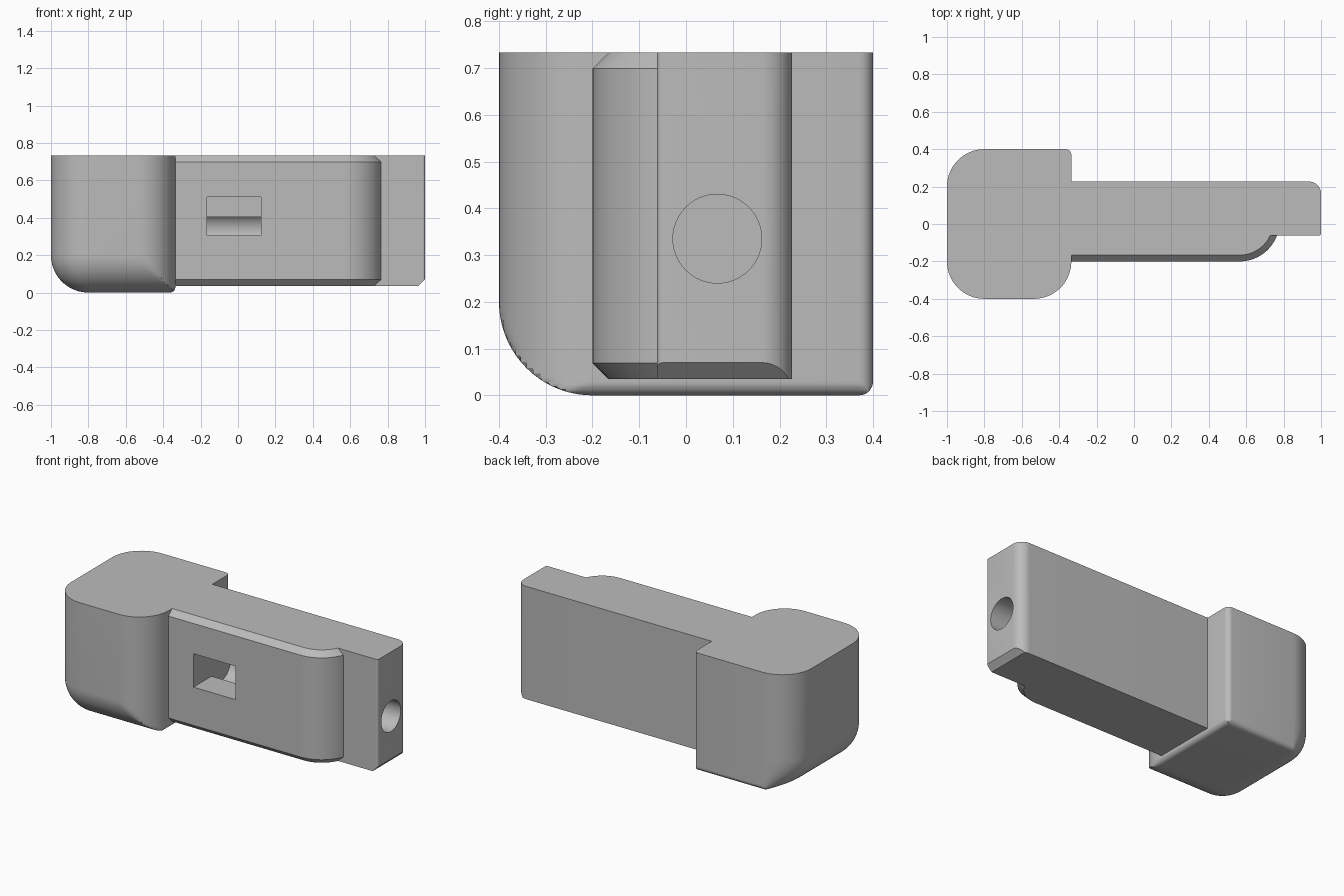
import bpy, bmesh, math
from mathutils import Vector

if "Cube" in bpy.data.objects:
    bpy.data.objects.remove(bpy.data.objects["Cube"])

grey = bpy.data.materials.new("plain grey")
grey.diffuse_color = (0.5, 0.5, 0.5, 1)
grey.use_nodes = True
grey.node_tree.nodes["Principled BSDF"].inputs["Base Color"].default_value = grey.diffuse_color
TOP = 0.733


def arc(cx, cy, r, a0, a1, n=16):
    """Points along an arc, angles in degrees."""
    return [(cx + r * math.cos(math.radians(a0 + (a1 - a0) * i / n)),
             cy + r * math.sin(math.radians(a0 + (a1 - a0) * i / n))) for i in range(n + 1)]


def loft(name, rings, cut=None):
    """Closed solid through rings of 3D points; cut = (point, normal) trims a side."""
    bm = bmesh.new()
    rows = [[bm.verts.new(p) for p in ring] for ring in rings]
    n = len(rows[0])
    for a, b in zip(rows, rows[1:]):
        for i in range(n):
            j = (i + 1) % n
            bm.faces.new((a[i], a[j], b[j], b[i]))
    bm.faces.new(rows[0][::-1])
    bm.faces.new(rows[-1])
    bmesh.ops.remove_doubles(bm, verts=bm.verts[:], dist=1e-4)
    if cut:
        geom = bm.verts[:] + bm.edges[:] + bm.faces[:]
        bmesh.ops.bisect_plane(bm, geom=geom, plane_co=cut[0], plane_no=cut[1], clear_outer=True)
        bmesh.ops.holes_fill(bm, edges=[e for e in bm.edges if e.is_boundary])
    bmesh.ops.recalc_face_normals(bm, faces=bm.faces[:])
    me = bpy.data.meshes.new(name)
    bm.to_mesh(me)
    bm.free()
    me.materials.append(grey)
    ob = bpy.data.objects.new(name, me)
    bpy.context.collection.objects.link(ob)
    return ob


def combine(target, other, operation):
    """Apply a boolean and remove the second object."""
    mod = target.modifiers.new(operation, 'BOOLEAN')
    mod.operation, mod.solver, mod.object = operation, 'EXACT', other
    bpy.context.view_layer.objects.active = target
    bpy.ops.object.modifier_apply(modifier=mod.name)
    bpy.data.objects.remove(other)


# Head block: large fillets at left and front, small ones at back and right
R, S = 0.2, 0.03
XR = -0.335
plan = (arc(-0.8, -0.2, R, 180, 270) + arc(XR - R, -0.2, R, 270, 360)
        + arc(XR - S, 0.4 - S, S, 0, 90, 6) + arc(-0.8, 0.2, R, 90, 180))


def head_ring(z):
    s = math.sqrt(max(0, R * R - max(0, R - z) ** 2)) / R
    j = S - math.sqrt(max(0, S * S - max(0, S - z) ** 2))
    ring = []
    for x, y in plan:
        if x < -0.8:
            x = -0.8 + (x + 0.8) * s
        if y < -0.2:
            y = -0.2 + (y + 0.2) * s if x <= -0.799 else max(y, -0.2 - R * s)
        ring.append((min(x, XR - j), min(y, 0.4 - j), z))
    return ring


heights = [R * (1 - math.cos(math.radians(a))) for a in range(0, 91, 5)]
heights = sorted(heights + [0.0085, 0.022, S]) + [TOP]
body = loft("latch_body", [head_ring(z) for z in heights])

# Arm: long bar with rounded end corners and a chamfer under the tip
bar = ([(-0.45, -0.062), (0.985, -0.062)] + arc(0.988, -0.05, 0.012, 270, 360, 4)
       + arc(0.935, 0.162, 0.065, 0, 90) + [(-0.45, 0.227)])
arm = loft("arm", [[(x, y, z) for x, y in bar] for z in (0.035, TOP)],
           ((1, 0, 0.07), Vector((1, 0, -1)).normalized()))

# Front pad: raised plate with a rounded end and chamfered rims
C = 0.034


def pad_ring(z, inset):
    r = 0.213 - inset
    pts = [(-0.45, 0.1), (-0.45, 0.013 - r)] + arc(0.565, 0.013, r, 270, 360, 20) + [(0.565 + r, 0.1)]
    return [(x, y, z) for x, y in pts]


pad = loft("pad", [pad_ring(0.035, C), pad_ring(0.035 + C, 0), pad_ring(TOP - C, 0), pad_ring(TOP, C)])
combine(arm, pad, 'UNION')
combine(body, arm, 'UNION')

# Round bore from the tip, and the window that opens into it
bore = loft("bore", [[(x, y, z) for y, z in arc(0.067, 0.335, 0.095, 0, 360, 48)[:-1]]
                     for x in (-0.165, 1.1)])
window = loft("window", [[(x, y, z) for x, z in
                          ((-0.165, 0.305), (0.122, 0.305), (0.122, 0.512), (-0.165, 0.512))]
                         for y in (-0.3, 0.003)])
combine(bore, window, 'UNION')
combine(body, bore, 'DIFFERENCE')

bpy.ops.object.select_all(action='DESELECT')
body.select_set(True)
bpy.context.view_layer.objects.active = body
bpy.ops.object.shade_smooth_by_angle(angle=math.radians(25))
